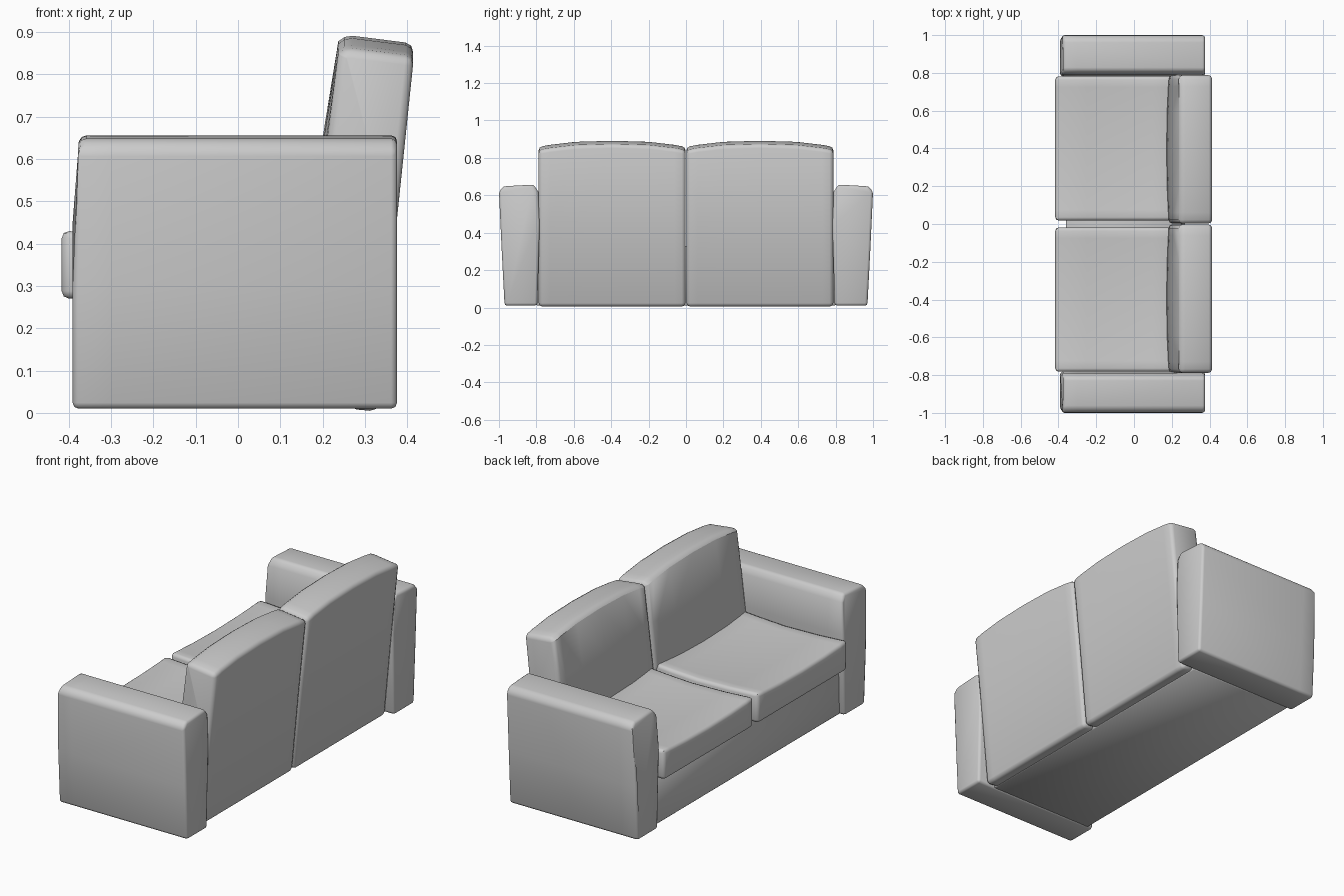
import bpy, bmesh
from math import radians

if "Cube" in bpy.data.objects:
    bpy.data.objects.remove(bpy.data.objects["Cube"])


def loft(name, sections, bevel, mirror=True, segs=2, min_angle=40):
    """Skin equal-length closed sections, cap the ends, round the hard edges."""
    bm = bmesh.new()
    rings = [[bm.verts.new(p) for p in s] for s in sections]
    n = len(rings[0])
    for a, b in zip(rings, rings[1:]):
        for i in range(n):
            j = (i + 1) % n
            bm.faces.new((a[i], a[j], b[j], b[i]))
    bm.faces.new(rings[0])
    bm.faces.new(rings[-1])
    bmesh.ops.recalc_face_normals(bm, faces=bm.faces)
    hard = [e for e in bm.edges if e.calc_face_angle(0) > radians(min_angle)]
    bmesh.ops.bevel(bm, geom=hard, offset=bevel, segments=segs, profile=0.5,
                    affect='EDGES', clamp_overlap=True)
    me = bpy.data.meshes.new(name)
    bm.to_mesh(me)
    bm.free()
    ob = bpy.data.objects.new(name, me)
    bpy.context.collection.objects.link(ob)
    bpy.ops.object.select_all(action='DESELECT')
    ob.select_set(True)
    bpy.context.view_layer.objects.active = ob
    bpy.ops.object.shade_smooth_by_angle(angle=radians(50))
    if mirror:
        mod = ob.modifiers.new("Mirror", 'MIRROR')
        mod.use_axis = (False, True, False)
        mod.use_mirror_merge = False
    return ob


STEPS = [-1, -0.85, -0.5, 0, 0.5, 0.85, 1]

# Arms: slightly flared section run front to back, front top leaning in
arm = [(0.795, 0.01), (0.97, 0.01), (0.985, 0.3), (1.0, 0.62), (0.975, 0.648),
       (0.815, 0.657), (0.79, 0.62), (0.782, 0.45)]


def arm_ring(x):
    return [(x, y, z) for y, z in arm]


front = [(-0.372 if z > 0.64 else -0.383 if z > 0.6 else -0.391, y, z)
         for y, z in arm]
loft("arms", [front, arm_ring(-0.3), arm_ring(0.376)], 0.014)

# Back cushions: leaning profile run sideways, with arched tops
back = [(0.26, 0.01), (0.172, 0.42), (0.2, 0.65), (0.237, 0.878), (0.25, 0.894),
        (0.416, 0.873), (0.376, 0.46), (0.332, 0.003)]


def back_ring(t):
    drop = 0.033 * abs(t) ** 2.5
    puff = 0.012 * t * t
    return [(x + (puff if 0.4 < z < 0.7 and x < 0.3 else 0), 0.395 + 0.393 * t,
             z - (drop if z > 0.8 else 0)) for x, z in back]


loft("back_cushions", [back_ring(t) for t in STEPS], 0.022)

# Seat cushions: soft slabs, dipping a little in the middle
seat = [(-0.417, 0.27), (-0.417, 0.432), (-0.25, 0.422), (-0.05, 0.417),
        (0.1, 0.424), (0.21, 0.432), (0.21, 0.27)]


def seat_ring(t):
    sag = 0.015 * (1 - t * t)
    return [(x, 0.4 + 0.382 * t, z - (sag if z > 0.4 else 0)) for x, z in seat]


loft("seat_cushions", [seat_ring(t) for t in STEPS], 0.018)

# Base: plain box under the seat, between the arms
base = [(-0.36, 0.01), (-0.36, 0.33), (0.25, 0.33), (0.27, 0.01)]
loft("base", [[(x, y, z) for x, z in base] for y in (-0.8, 0.8)], 0.006,
     mirror=False, segs=1)
